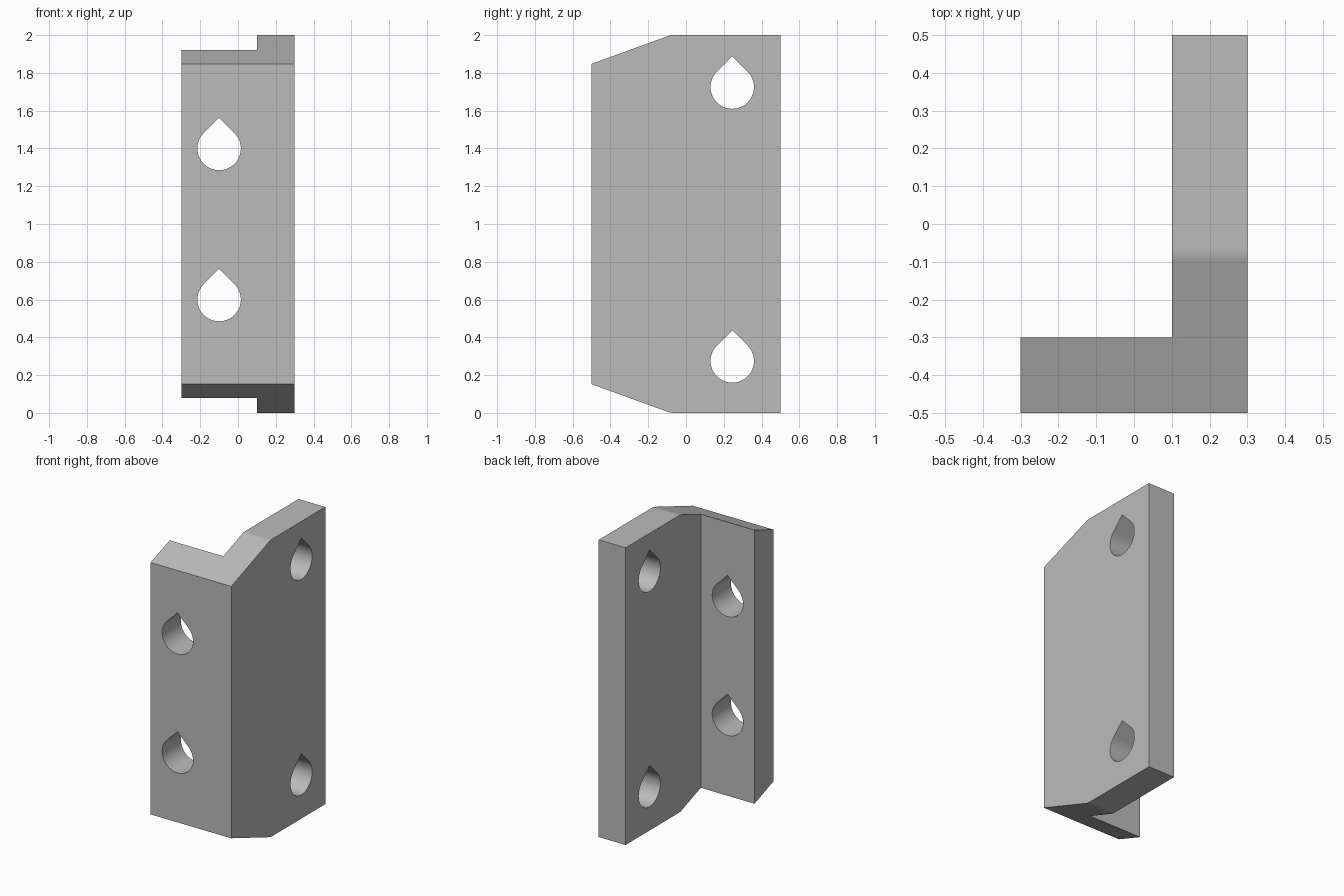
import bpy, bmesh
from math import sin, cos, tan, radians, sqrt
from mathutils import Vector

cube = bpy.data.objects.get("Cube")
if cube:
    bpy.data.objects.remove(cube, do_unlink=True)

grey = bpy.data.materials.new("light_grey")
grey.use_nodes = True
colour = (0.5, 0.5, 0.5, 1)
grey.diffuse_color = colour
grey.node_tree.nodes["Principled BSDF"].inputs["Base Color"].default_value = colour


def prism(name, points, sweep):
    """Closed solid made by sweeping a flat outline along a vector."""
    bm = bmesh.new()
    face = bm.faces.new([bm.verts.new(p) for p in points])
    swept = bmesh.ops.extrude_face_region(bm, geom=[face], use_keep_orig=True)
    verts = [v for v in swept["geom"] if isinstance(v, bmesh.types.BMVert)]
    bmesh.ops.translate(bm, verts=verts, vec=sweep)
    bmesh.ops.recalc_face_normals(bm, faces=bm.faces)
    mesh = bpy.data.meshes.new(name)
    bm.to_mesh(mesh)
    bm.free()
    mesh.materials.append(grey)
    obj = bpy.data.objects.new(name, mesh)
    bpy.context.collection.objects.link(obj)
    return obj


def cut(target, tool, operation):
    tool.hide_render = True
    mod = target.modifiers.new(tool.name, "BOOLEAN")
    mod.operation = operation
    mod.solver = "EXACT"
    mod.object = tool
    bpy.context.view_layer.objects.active = target
    bpy.ops.object.modifier_apply(modifier=mod.name)
    bpy.data.objects.remove(tool, do_unlink=True)


def teardrop(radius=0.115, steps=48):
    """Circle outline whose top runs up to a right-angled point."""
    angles = [radians(135 + 270 * i / steps) for i in range(steps + 1)]
    return [(radius * cos(a), radius * sin(a)) for a in angles] + [(0, radius * sqrt(2))]


# L-shaped angle bracket
outline = [(-0.3, -0.5), (0.3, -0.5), (0.3, 0.5), (0.1, 0.5), (0.1, -0.3), (-0.3, -0.3)]
bracket = prism("angle_bracket", [(x, y, 0) for x, y in outline], Vector((0, 0, 2)))

# Sloped ends with a softly rounded bend, mirrored top to bottom
slope, bend, radius, steps = radians(20), -0.082, 0.1, 8
start = bend + radius * tan(slope / 2)
top = [(0.7, 2)]
for i in range(steps + 1):
    a = slope * i / steps
    top.append((start - radius * sin(a), 2 - radius * (1 - cos(a))))
top.append((-0.7, 2 - (0.7 + bend) * tan(slope)))
side = top + [(y, 2 - z) for y, z in reversed(top)]
cut(bracket, prism("end_slopes", [(-0.6, y, z) for y, z in side], Vector((1.2, 0, 0))), "INTERSECT")

# Teardrop screw holes: two through each plate
for z in (0.6, 1.4):
    pts = [(u - 0.1, -0.6, v + z) for u, v in teardrop()]
    cut(bracket, prism("front_hole", pts, Vector((0, 0.5, 0))), "DIFFERENCE")
for z in (0.275, 1.725):
    pts = [(0, u + 0.245, v + z) for u, v in teardrop()]
    cut(bracket, prism("side_hole", pts, Vector((0.5, 0, 0))), "DIFFERENCE")

# Smooth the rounded surfaces, keep the edges sharp
bpy.ops.object.select_all(action="DESELECT")
bracket.select_set(True)
bpy.context.view_layer.objects.active = bracket
bpy.ops.object.shade_smooth_by_angle(angle=radians(30))
